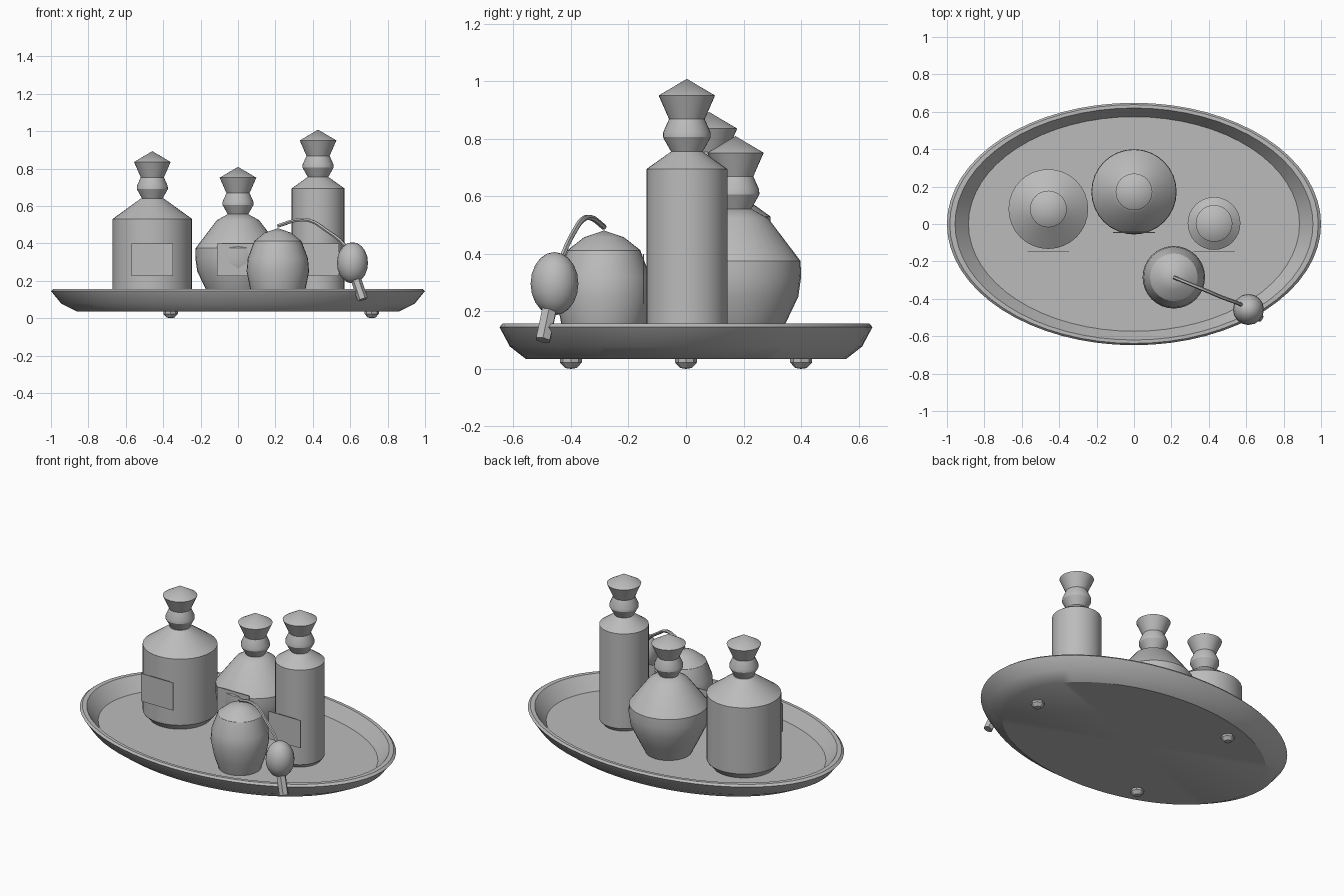
import bpy, bmesh, math
from mathutils import Vector

if "Cube" in bpy.data.objects:
    bpy.data.objects.remove(bpy.data.objects["Cube"])

grey = bpy.data.materials.new("grey")
grey.diffuse_color = (0.5, 0.5, 0.5, 1)
grey.use_nodes = True
grey.node_tree.nodes["Principled BSDF"].inputs["Base Color"].default_value = grey.diffuse_color


def finish(ob, smooth=True, angle=30):
    ob.data.materials.append(grey)
    if smooth:
        bpy.ops.object.select_all(action='DESELECT')
        ob.select_set(True)
        bpy.context.view_layer.objects.active = ob
        bpy.ops.object.shade_smooth_by_angle(angle=math.radians(angle))
    return ob


def from_bmesh(name, bm, loc=(0, 0, 0), **kw):
    bmesh.ops.recalc_face_normals(bm, faces=bm.faces)
    me = bpy.data.meshes.new(name)
    bm.to_mesh(me)
    bm.free()
    ob = bpy.data.objects.new(name, me)
    ob.location = loc
    bpy.context.collection.objects.link(ob)
    return finish(ob, **kw)


def lathe(name, profile, loc=(0, 0, 0), sides=32, squash=1.0, **kw):
    """Spin (radius, z) points round z; radius 0 makes a pole."""
    bm = bmesh.new()
    rings = []
    for r, z in profile:
        n = sides if r > 0 else 1
        rings.append([bm.verts.new((r * math.cos(2 * math.pi * i / sides),
                                    r * squash * math.sin(2 * math.pi * i / sides), z))
                      for i in range(n)])
    for a, b in zip(rings, rings[1:]):
        for i in range(sides):
            j = (i + 1) % sides
            quad = [a[i % len(a)], a[j % len(a)], b[j % len(b)], b[i % len(b)]]
            bm.faces.new(list(dict.fromkeys(quad)))
    return from_bmesh(name, bm, loc, **kw)


# Oval tray with sloping rim
lathe("tray", [(0, .035), (.86, .035), (.945, .078), (1, .145), (.985, .157),
               (.957, .157), (.885, .075), (0, .075)], sides=64, squash=.648)

# Three little feet
for i, (x, y) in enumerate([(.715, 0), (-.36, .4), (-.36, -.4)]):
    lathe(f"foot_{i}", [(0, 0), (.02, .003), (.038, .022), (.038, .035), (0, .04)],
          (x, y, 0), sides=8)

# Bottles: body profile, position, height of the neck base
FLOOR = .07
bottles = {
    "round_shoulder_bottle": ((-.458, .08), .64,
        [(0, FLOOR), (.175, FLOOR), (.213, .115), (.213, .53), (.061, .64), (0, .64)]),
    "bulb_bottle": ((0, .172), .556,
        [(0, FLOOR), (.13, FLOOR), (.175, .16), (.218, .25), (.228, .32), (.226, .375),
         (.113, .524), (.055, .556), (0, .556)]),
    "tall_bottle": ((.428, .003), .755,
        [(0, FLOOR), (.115, FLOOR), (.141, .1), (.141, .694), (.055, .755), (0, .755)]),
}
for name, ((x, y), neck, body) in bottles.items():
    lathe(name, body, (x, y, 0))
    # Bulbous neck and flared stopper
    lathe(name + "_stopper", [(0, 0), (.055, 0), (.083, .05), (.082, .068), (.062, .113),
                              (.098, .195), (0, .253)], (x, y, neck))
    # Flat label in front
    bm = bmesh.new()
    bmesh.ops.create_cube(bm, size=1)
    bmesh.ops.scale(bm, vec=(.222, .004, .174), verts=bm.verts)
    front = {"round_shoulder_bottle": -.148, "bulb_bottle": -.046, "tall_bottle": -.148}[name]
    from_bmesh(name + "_label", bm, (x, front, .313), smooth=False)

# Jar with domed lid
lathe("jar", [(0, FLOOR), (.12, FLOOR), (.148, .155), (.167, .25), (.161, .32),
              (.127, .41), (0, .41)], (.213, -.285, 0))
lathe("jar_lid", [(0, .4), (.127, .4), (.127, .412), (.07, .457), (0, .481)],
      (.213, -.285, 0))

# Bent tube leading to the squeeze bulb
curve = bpy.data.curves.new("tube_path", 'CURVE')
curve.dimensions = '3D'
curve.bevel_depth = .01
curve.bevel_resolution = 1
curve.use_fill_caps = True
path = [(.213, -.285, .493), (.33, -.333, .526), (.395, -.36, .518), (.46, -.388, .478),
        (.57, -.43, .39), (.6, -.45, .33)]
spline = curve.splines.new('BEZIER')
spline.bezier_points.add(len(path) - 1)
for p, co in zip(spline.bezier_points, path):
    p.co = co
    p.handle_left_type = p.handle_right_type = 'AUTO'
spline.resolution_u = 4
tmp = bpy.data.objects.new("tube_tmp", curve)
bpy.context.collection.objects.link(tmp)
bpy.context.view_layer.update()
mesh = bpy.data.meshes.new_from_object(tmp.evaluated_get(bpy.context.evaluated_depsgraph_get()))
bpy.data.objects.remove(tmp)
tube = bpy.data.objects.new("tube", mesh)
bpy.context.collection.objects.link(tube)
mesh.materials.clear()
finish(tube, angle=50)

# Squeeze bulb and its six-sided end nozzle
lathe("squeeze_bulb", [(.083 * math.sin(math.pi * i / 10) if 0 < i < 10 else 0,
                        -.11 * math.cos(math.pi * i / 10)) for i in range(11)],
      (.612, -.457, .296), sides=16, angle=40)
a, b = Vector((.63, -.474, .21)), Vector((.667, -.497, .1))
nozzle = lathe("nozzle", [(0, 0), (.028, 0), (.028, (b - a).length), (0, (b - a).length)],
               a, sides=6, smooth=False)
nozzle.rotation_euler = (b - a).to_track_quat('Z', 'Y').to_euler()
